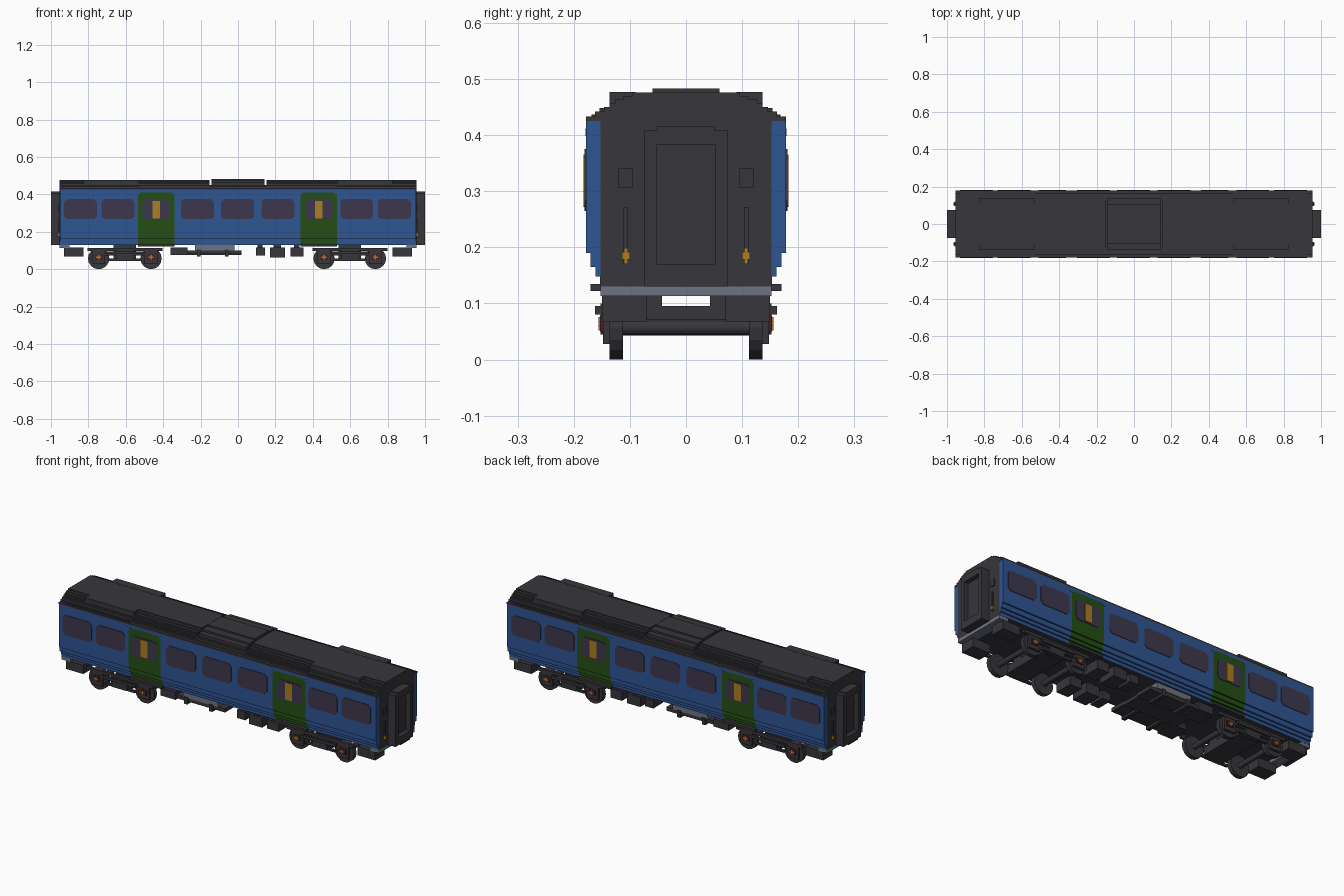
import bpy
import bmesh
import math

if "Cube" in bpy.data.objects:
    bpy.data.objects.remove(bpy.data.objects["Cube"])


def material(name, rgb):
    m = bpy.data.materials.new(name)
    m.use_nodes = True
    m.diffuse_color = (*rgb, 1)
    m.node_tree.nodes["Principled BSDF"].inputs["Base Color"].default_value = (*rgb, 1)
    return m


DARK = material("charcoal", (.038, .037, .044))
BLUE = material("body blue", (.028, .092, .29))
GREEN = material("door green", (.018, .076, .007))
GLASS = material("tinted glass", (.048, .039, .072))
YELLOW = material("yellow", (.40, .21, .014))
RED = material("dark red", (.09, .01, .026))
GREY = material("pale grey", (.156, .175, .223))


def finish(name, bm, mats):
    bmesh.ops.recalc_face_normals(bm, faces=bm.faces)
    mesh = bpy.data.meshes.new(name)
    bm.to_mesh(mesh)
    bm.free()
    for m in mats:
        mesh.materials.append(m)
    ob = bpy.data.objects.new(name, mesh)
    bpy.context.collection.objects.link(ob)
    return ob


def boxes(name, mat, *ranges):
    """One object from boxes given as (x0, x1, y0, y1, z0, z1)."""
    bm = bmesh.new()
    for x0, x1, y0, y1, z0, z1 in ranges:
        vs = bmesh.ops.create_cube(bm, size=1)["verts"]
        for v in vs:
            v.co.x = x1 if v.co.x > 0 else x0
            v.co.y = y1 if v.co.y > 0 else y0
            v.co.z = z1 if v.co.z > 0 else z0
    return finish(name, bm, [mat])


def mirror(ob, x=False, y=True):
    mod = ob.modifiers.new("Mirror", "MIRROR")
    mod.use_axis = (x, y, False)
    return ob


def plate(name, mat, x0, x1, z0, z1, y, cut, thick=.003):
    """Thin side plate with clipped corners, on both sides."""
    pts = [(x0 + cut, z0), (x1 - cut, z0), (x1, z0 + cut), (x1, z1 - cut),
           (x1 - cut, z1), (x0 + cut, z1), (x0, z1 - cut), (x0, z0 + cut)]
    bm = bmesh.new()
    face = bm.faces.new([bm.verts.new((x, y, z)) for x, z in pts])
    out = bmesh.ops.extrude_face_region(bm, geom=[face])["geom"]
    for v in out:
        if isinstance(v, bmesh.types.BMVert):
            v.co.y += thick
    return mirror(finish(name, bm, [mat]))


def stairs(name, x0, x1, steps, base):
    """Stepped roof section from stacked full-width slabs."""
    parts = []
    for half, top in steps:
        parts.append((x0, x1, -half, half, base, top))
        base = top
    return boxes(name, DARK, *parts)


# Body core and end walls
boxes("body_core", DARK, (-.955, .955, -.152, .152, .13, .432))

# Stepped side walls, door bays coloured by position
DOORS = [(-.535, -.34), (.333, .53)]
PROFILE = [(.15, .13), (.153, .13), (.153, .148), (.161, .148), (.161, .165),
           (.17, .165), (.17, .19), (.178, .19), (.178, .41), (.178, .425), (.15, .425)]
xs = [-.953] + [x for d in DOORS for x in d] + [.953]
bm = bmesh.new()
rings = [[bm.verts.new((x, y, z)) for y, z in PROFILE] for x in xs]
n = len(PROFILE)
for a, b in zip(rings, rings[1:]):
    for i in range(n):
        f = bm.faces.new((a[i], a[(i + 1) % n], b[(i + 1) % n], b[i]))
        c = f.calc_center_median()
        f.material_index = int(c.z < .41 and any(d[0] < c.x < d[1] for d in DOORS))
bm.faces.new(rings[0])
bm.faces.new(rings[-1])
mirror(finish("side_wall", bm, [BLUE, GREEN]))

# Windows
for i, x in enumerate([-.842, -.642, -.217, -.002, .213, .635, .836]):
    plate("window_%d" % i, GLASS, x - .088, x + .088, .267, .375, .178, .016)

# Door glass, yellow strips and steps
for i, (a, b) in enumerate(DOORS):
    mid = (a + b) / 2
    plate("door_window_%d" % i, GLASS, mid - .073, mid + .073, .265, .372, .178, .012)
    plate("door_strip_%d" % i, YELLOW, mid - .02, mid + .02, .272, .365, .178, .002, .005)
    for s, edge in ((1, a), (-1, b)):
        plate("door_corner_%d" % i, BLUE, edge - .012, edge + .012, .398, .412, .178, .005, .001)
    mirror(boxes("door_step_%d" % i, DARK, (a, b, .15, .17, .122, .135)))

# Roof
boxes("roof_edge", DARK, (-.955, .955, -.178, .178, .425, .433))
stairs("roof_lower", -.955, .955, [(.162, .442), (.146, .45)], .432)
CURVE = [(.136, .457), (.126, .464), (.111, .47), (.095, .476)]
stairs("roof_left", .152, .955, CURVE, .45)
stairs("roof_right", -.955, -.152, CURVE, .45)
stairs("roof_centre", -.143, .143, [(.136, .466), (.105, .476), (.06, .483)], .45)
mirror(boxes("roof_vent", DARK, (.53, .825, .09, .136, .45, .477)), x=True)
mirror(boxes("roof_rib", DARK, (.152, .53, .146, .154, .44, .448),
             (.53, .93, .15, .168, .432, .437)), x=True)

# Gangway with recessed doorway
mirror(boxes("gangway_frame", DARK,
             (.95, 1, .052, .075, .13, .408), (.95, 1, -.052, .052, .13, .17),
             (.95, 1, -.052, .052, .383, .416), (.95, .975, -.052, .052, .17, .383)), x=True)

# End fittings
mirror(boxes("end_lamp", DARK, (.95, .96, .095, .12, .306, .34)), x=True)
mirror(boxes("end_handrail", DARK, (.95, .962, .103, .111, .17, .272)), x=True)
mirror(boxes("end_connector", YELLOW, (.95, .966, .1, .114, .178, .192),
             (.95, .964, .104, .11, .17, .198)), x=True)
mirror(boxes("headstock", GREY, (.9, .955, -.152, .152, .113, .133)), x=True)
mirror(boxes("end_box", DARK, (.825, .93, .07, .15, .067, .115)), x=True)

# Underfloor equipment
mirror(boxes("equipment_boxes", DARK,
             (.095, .145, .06, .145, .073, .117), (.17, .25, .05, .15, .063, .117),
             (.28, .35, .05, .15, .067, .117), (.19, .23, .06, .14, .11, .13),
             (.105, .13, .07, .13, .11, .13), (.3, .33, .06, .14, .11, .13)))
mirror(boxes("equipment_tray", DARK,
             (-.36, .02, .045, .14, .08, .1), (-.36, -.27, .05, .15, .075, .117),
             (-.22, -.2, .05, .15, .068, .105), (-.07, -.05, .05, .15, .068, .105)))
boxes("tray_base", DARK, (-.3, .02, -.05, .05, .075, .094))
mirror(boxes("tray_rail", GREY, (-.23, -.02, .1, .145, .1, .13)))

# Bogies
for side, centre, axles in (("right", -.605, (-.745, -.465)), ("left", .598, (.735, .46))):
    mirror(boxes(side + "_bogie_frame", DARK,
                 (centre - .2, centre + .2, .136, .15, .097, .113),
                 (centre - .14, centre + .14, .136, .15, .072, .085),
                 (centre - .09, centre + .09, .136, .15, .045, .056),
                 (centre - .045, centre + .045, .125, .152, .045, .1),
                 (centre - .1, centre + .1, .15, .162, .08, .095)))
    boxes(side + "_bogie_bolster", DARK,
          (centre - .06, centre + .06, -.14, .14, .053, .095),
          (centre - .06, centre + .06, .043, .1, .095, .13),
          (centre - .06, centre + .06, -.1, -.043, .095, .13))
    for k, x in enumerate(axles):
        bm = bmesh.new()
        for y, r, depth in ((.124, .057, .024), (-.124, .057, .024), (0, .014, .24)):
            vs = bmesh.ops.create_cone(bm, cap_ends=True, segments=16, radius1=r,
                                       radius2=r, depth=depth)["verts"]
            for v in vs:
                v.co = (x + v.co.x, y + v.co.z, .057 + v.co.y)
        finish("%s_wheelset_%d" % (side, k), bm, [DARK])
        tag = "%s_axle_%d" % (side, k)
        mirror(boxes(tag + "_guard", DARK, (x - .034, x + .034, .136, .148, .028, .1)))
        mirror(boxes(tag + "_box", RED, (x - .02, x + .02, .136, .153, .05, .078)))
        mirror(boxes(tag + "_cap", YELLOW, (x - .013, x + .013, .14, .156, .06, .068),
                     (x - .004, x + .004, .14, .156, .052, .076)))
